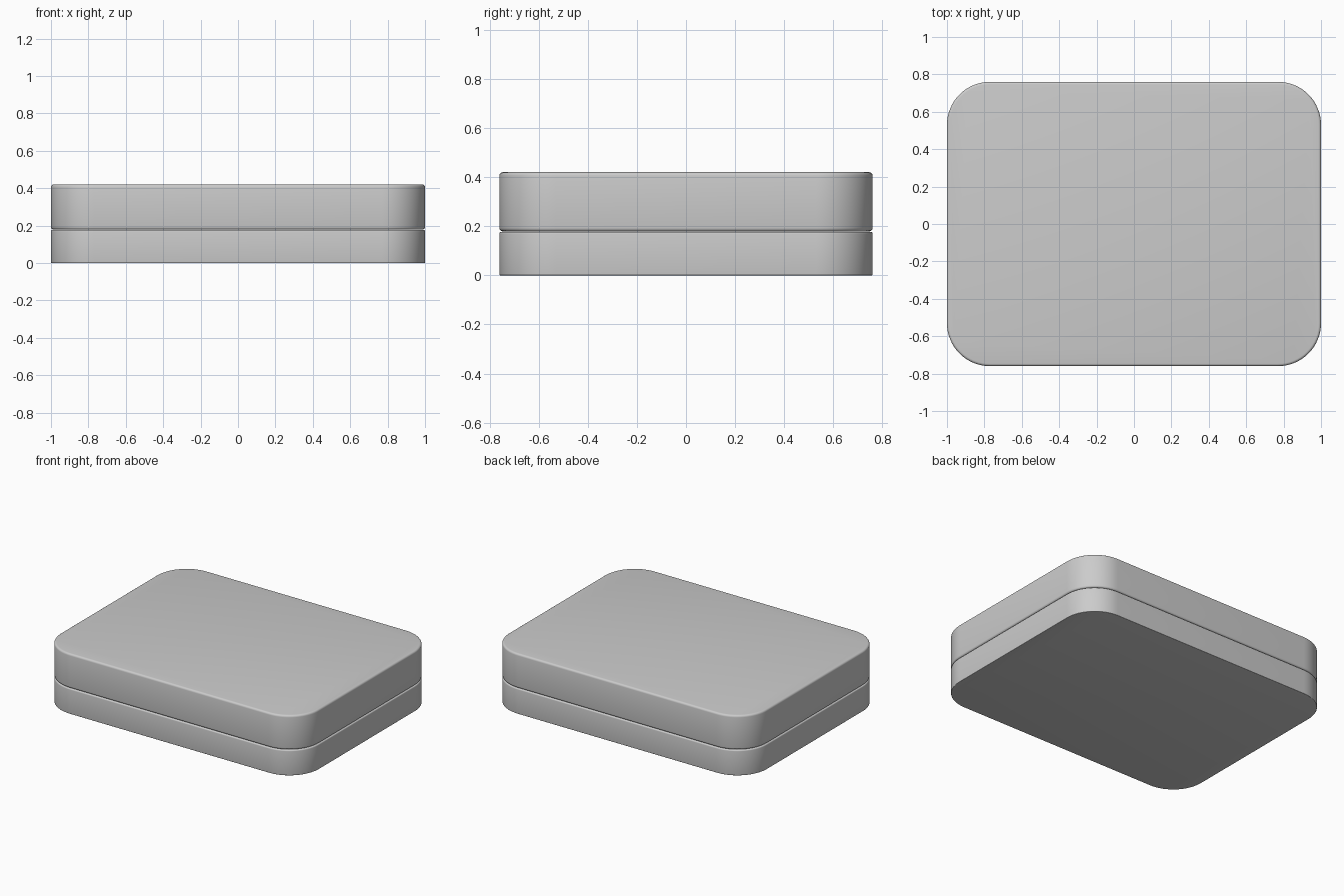
import bpy, bmesh
from math import sin, cos, pi, radians

if "Cube" in bpy.data.objects:
    bpy.data.objects.remove(bpy.data.objects["Cube"])

HALF_X, HALF_Y, RADIUS = 1.0, 0.76, 0.23
CORNER_STEPS, EDGE_STEPS = 16, 4


def outline(inset):
    """Rounded rectangle outline pulled inward by inset."""
    r = RADIUS - inset
    cx, cy = HALF_X - RADIUS, HALF_Y - RADIUS
    points = []
    for k, (sx, sy) in enumerate([(1, 1), (-1, 1), (-1, -1), (1, -1)]):
        for i in range(CORNER_STEPS + 1):
            a = (k + i / CORNER_STEPS) * pi / 2
            points.append((sx * cx + r * cos(a), sy * cy + r * sin(a)))
    return points


def rounded_slab(name, z0, z1, bottom_r, top_r):
    # Side profile: (inset, height) pairs with rounded rims
    angles = [i / EDGE_STEPS * pi / 2 for i in range(EDGE_STEPS + 1)]
    profile = [(bottom_r * (1 - sin(a)), z0 + bottom_r * (1 - cos(a))) for a in angles]
    profile += [(top_r * (1 - cos(a)), z1 - top_r * (1 - sin(a))) for a in angles]

    bm = bmesh.new()
    rings = [[bm.verts.new((x, y, z)) for x, y in outline(inset)] for inset, z in profile]
    n = len(rings[0])
    for low, high in zip(rings, rings[1:]):
        for i in range(n):
            j = (i + 1) % n
            bm.faces.new((low[i], low[j], high[j], high[i]))
    bm.faces.new(rings[0][::-1])
    bm.faces.new(rings[-1])
    mesh = bpy.data.meshes.new(name)
    bm.to_mesh(mesh)
    bm.free()
    obj = bpy.data.objects.new(name, mesh)
    bpy.context.collection.objects.link(obj)
    bpy.ops.object.select_all(action='DESELECT')
    obj.select_set(True)
    bpy.context.view_layer.objects.active = obj
    bpy.ops.object.shade_smooth_by_angle(angle=radians(35))
    return obj


# Shallow lower tray with a crisp bottom edge
rounded_slab("box_base", 0.0, 0.177, 0.004, 0.008)

# Taller lid, softened on both rims to form the seam groove
rounded_slab("box_lid", 0.179, 0.42, 0.014, 0.014)
